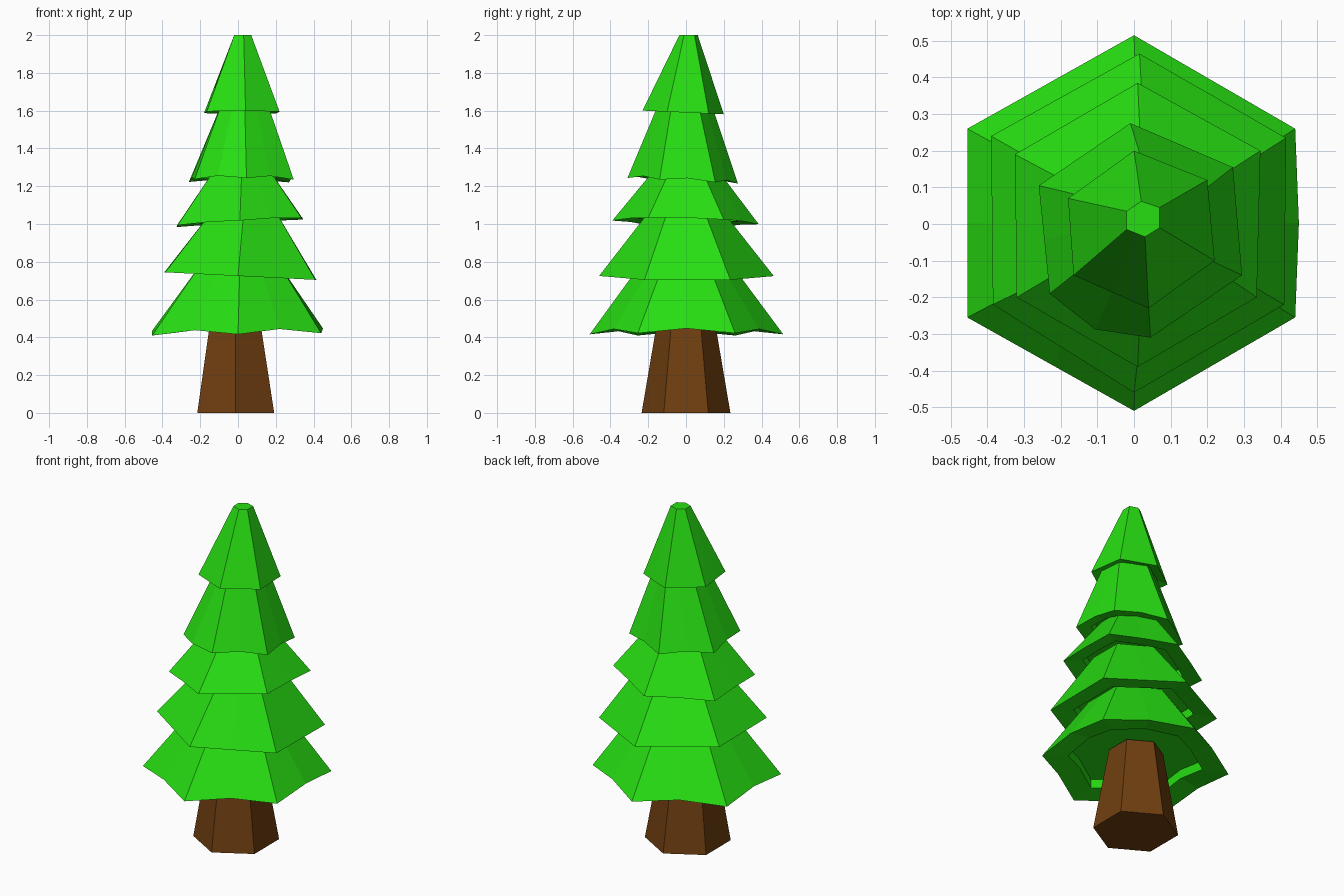
import bpy, bmesh, math
from mathutils import Vector

cube = bpy.data.objects.get("Cube")
if cube:
    bpy.data.objects.remove(cube, do_unlink=True)


def material(name, color):
    m = bpy.data.materials.new(name)
    m.use_nodes = True
    m.diffuse_color = color
    bsdf = next(n for n in m.node_tree.nodes if n.type == 'BSDF_PRINCIPLED')
    bsdf.inputs["Base Color"].default_value = color
    bsdf.inputs["Roughness"].default_value = 0.9
    return m


leaf_green = material("leaf green", (0.020, 0.73, 0.006, 1))
bark_brown = material("bark brown", (0.160, 0.049, 0.005, 1))


def loft(name, rings, mat):
    """Join equal-sized rings of points, listed from bottom to top, and cap both ends."""
    bm = bmesh.new()
    loops = [[bm.verts.new(p) for p in ring] for ring in rings]
    n = len(loops[0])
    for lower, upper in zip(loops, loops[1:]):
        for i in range(n):
            j = (i + 1) % n
            bm.faces.new((lower[i], lower[j], upper[j], upper[i]))
    bm.faces.new(loops[0][::-1])
    bm.faces.new(loops[-1])
    bmesh.ops.recalc_face_normals(bm, faces=bm.faces[:])
    mesh = bpy.data.meshes.new(name)
    bm.to_mesh(mesh)
    bm.free()
    mesh.materials.append(mat)
    obj = bpy.data.objects.new(name, mesh)
    bpy.context.collection.objects.link(obj)
    return obj


def hexagon(r, z, cx=0.0, cy=0.0):
    """Clockwise hexagon, starting from the corner at the back."""
    return [Vector((cx + r * math.sin(math.radians(60 * i)),
                    cy + r * math.cos(math.radians(60 * i)), z)) for i in range(6)]


def with_mids(points, lift=0.0, bulges=None):
    """Add the middle of each edge, lifted, with some pushed outwards."""
    out = []
    for i, p in enumerate(points):
        mid = (p + points[(i + 1) % 6]) / 2
        push = Vector((mid.x, mid.y, 0)).normalized() * (bulges or {}).get(i, 0)
        out += [p, mid + push + Vector((0, 0, lift))]
    return out


def scaled(ring, ratio, dz):
    """Shrink a ring about its centre and raise it."""
    c = sum(ring, Vector()) / len(ring)
    return [Vector((c.x + (p.x - c.x) * ratio, c.y + (p.y - c.y) * ratio, p.z + dz))
            for p in ring]


def tier(name, corners, z, tilt, lift, top, bulges=None):
    """Sloping skirt with a tilted hem and a shallow recess underneath."""
    pts = [Vector((x, y, z + tilt[0] * x + tilt[1] * y)) for x, y in corners]
    hem = with_mids(pts, lift, bulges)
    return loft(name, [scaled(hem, 0.72, 0.07), scaled(hem, 0.72, 0.015), hem,
                       with_mids(top)], leaf_green)


# Trunk
loft("trunk", [hexagon(0.235, 0, -0.012), hexagon(0.15, 0.50, -0.015)], bark_brown)

# Foliage, lowest tier first
tier("foliage_tier_1",
     [(0, .515), (.44, .26), (.44, -.255), (0, -.51), (-.455, -.255), (-.455, .26)],
     0.416, (0.014, 0), 0.025, hexagon(0.245, 0.78, 0.01), {1: 0.01})
tier("foliage_tier_2",
     [(.015, .465), (.415, .235), (.41, -.22), (0, -.46), (-.385, -.22), (-.39, .24)],
     0.725, (-0.05, 0), 0.0, hexagon(0.20, 1.06, 0.03))
tier("foliage_tier_3",
     [(.01, .385), (.345, .20), (.335, -.20), (.01, -.39), (-.32, -.20), (-.325, .19)],
     1.008, (0.06, -0.025), 0.005, hexagon(0.165, 1.29, 0.02))
tier("foliage_tier_4",
     [(-.01, .275), (.27, .155), (.295, -.14), (.045, -.31), (-.23, -.19), (-.26, .105)],
     1.228, (0, -0.05), 0.015, hexagon(0.135, 1.65, 0.035, -0.005), {3: 0.04})

# Topmost tier with its small flat tip
tip = [(.02, .062), (.07, .045), (.07, -.01), (.03, -.035), (-.02, -.015), (-.02, .035)]
tier("foliage_tier_5",
     [(0, .20), (.20, .12), (.22, -.10), (.04, -.23), (-.165, -.14), (-.18, .07)],
     1.59, (0, -0.045), 0.0, [Vector((x, y, 2.0)) for x, y in tip])
